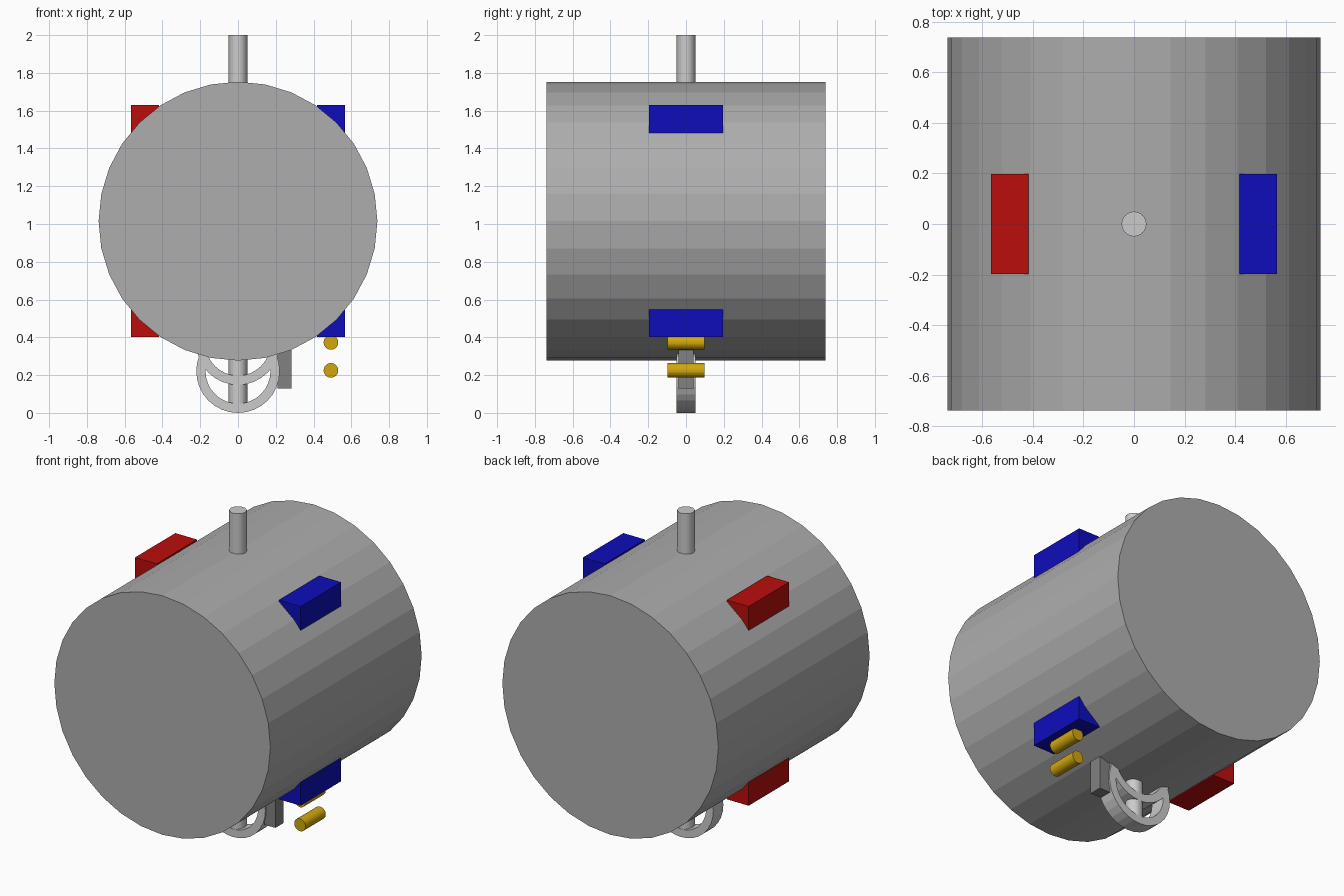
import bpy, bmesh
from math import pi, cos, sin

if "Cube" in bpy.data.objects:
    bpy.data.objects.remove(bpy.data.objects["Cube"])

MID = 1.016  # height of the drum axis


def material(name, rgb):
    mat = bpy.data.materials.new(name)
    mat.diffuse_color = (*rgb, 1)
    mat.use_nodes = True
    mat.node_tree.nodes["Principled BSDF"].inputs["Base Color"].default_value = mat.diffuse_color
    return mat


def finish(name, bm, loc, mat):
    bmesh.ops.recalc_face_normals(bm, faces=bm.faces)
    mesh = bpy.data.meshes.new(name)
    bm.to_mesh(mesh)
    bm.free()
    obj = bpy.data.objects.new(name, mesh)
    obj.location = loc
    mesh.materials.append(mat)
    bpy.context.collection.objects.link(obj)
    return obj


def box(name, loc, size, mat):
    bm = bmesh.new()
    bmesh.ops.create_cube(bm, size=1)
    bmesh.ops.scale(bm, vec=size, verts=bm.verts)
    return finish(name, bm, loc, mat)


def cylinder(name, loc, radius, length, mat, along_y=False):
    bm = bmesh.new()
    bmesh.ops.create_cone(bm, cap_ends=True, segments=32, radius1=radius,
                          radius2=radius, depth=length)
    if along_y:
        for v in bm.verts:
            x, y, z = v.co
            v.co = (x, -z, y)
    return finish(name, bm, loc, mat)


def ring(name, loc, outer, inner, width, mat, sides=32):
    bm = bmesh.new()
    section = [(outer, -width / 2), (outer, width / 2),
               (inner, width / 2), (inner, -width / 2)]
    loops = []
    for i in range(sides):
        a = 2 * pi * i / sides
        loops.append([bm.verts.new((r * cos(a), y, r * sin(a))) for r, y in section])
    for i in range(sides):
        p, q = loops[i], loops[(i + 1) % sides]
        for j in range(4):
            k = (j + 1) % 4
            bm.faces.new((p[j], p[k], q[k], q[j]))
    return finish(name, bm, loc, mat)


red = material("red", (0.5, 0.004, 0.004))
blue = material("blue", (0.004, 0.004, 0.5))
gold = material("gold", (0.64, 0.39, 0.004))
drum_grey = material("drum_grey", (0.42, 0.42, 0.42))
light_grey = material("light_grey", (0.6, 0.6, 0.6))
dark_grey = material("dark_grey", (0.22, 0.22, 0.22))

# Drum body and the rod running through it
cylinder("drum", (0, 0, MID - 0.001), 0.738, 1.476, drum_grey, along_y=True)
cylinder("rod", (0, 0, MID), 0.049, 1.968, light_grey)

# Coloured blocks on both sides, upper and lower
for side, colour, label in ((-1, red, "left"), (1, blue, "right")):
    for up, level in ((-1, "lower"), (1, "upper")):
        box(f"{level}_{label}_block", (side * 0.492, 0, MID + up * 0.541),
            (0.148, 0.394, 0.148), colour)

# Overlapping rings under the drum
for i, level in enumerate(("lower", "upper")):
    z = 0.221 + i * 0.148
    ring(f"{level}_ring", (0, 0, z), 0.221, 0.172, 0.098, light_grey)
    # Gold pins beside the rings
    cylinder(f"{level}_pin", (0.492, 0, 0.225 + i * 0.148), 0.0385, 0.197,
             gold, along_y=True)

# Small bracket between the rings and pins
box("bracket", (0.246, 0, 0.246), (0.074, 0.079, 0.236), dark_grey)
